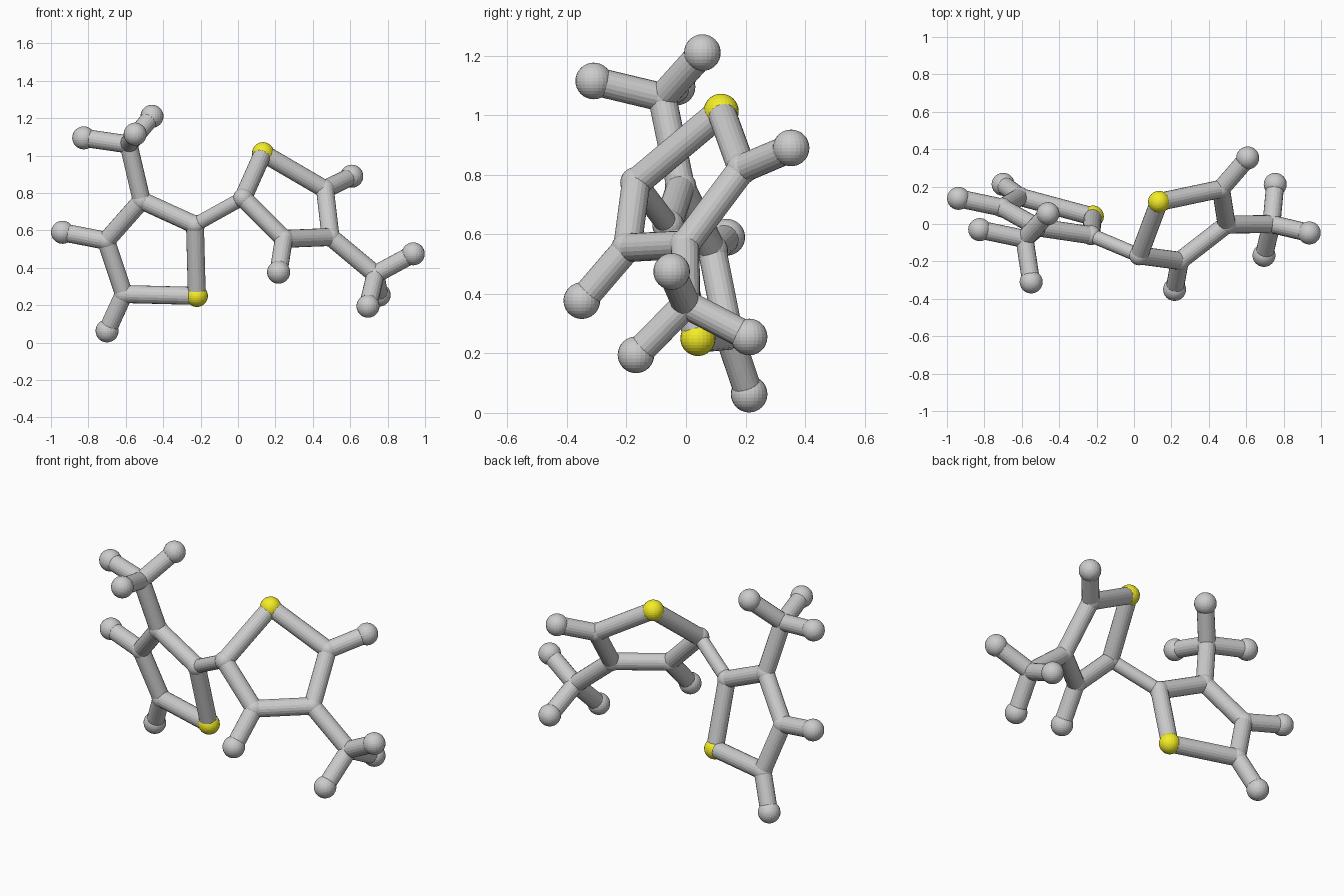
import bpy
from mathutils import Vector

if "Cube" in bpy.data.objects:
    bpy.data.objects.remove(bpy.data.objects["Cube"])

yellow = bpy.data.materials.new("sulfur_yellow")
yellow.diffuse_color = (0.9, 0.85, 0.02, 1)
yellow.use_nodes = True
yellow.node_tree.nodes["Principled BSDF"].inputs["Base Color"].default_value = yellow.diffuse_color

R_BOND, R_LINK = 0.048, 0.038
RADII = {"carbon": 0.053, "sulfur": 0.059, "hydrogen": 0.0615}

# Joint positions: s = sulfur, c = carbon, h = hydrogen
atoms = {
    # left ring
    "s1": (-.22, .04, .25), "c2": (-.23, -.06, .63), "c3": (-.515, -.018, .76),
    "c4": (-.705, .088, .545), "c5": (-.61, .145, .26),
    "h4": (-.938, .137, .59), "h5": (-.70, .212, .063),
    # left methyl
    "c6": (-.585, -.08, 1.06), "h6a": (-.825, -.03, 1.095),
    "h6b": (-.46, .055, 1.21), "h6c": (-.55, -.31, 1.115),
    # right ring
    "s11": (.134, .118, 1.013), "c12": (.027, -.168, .773), "c13": (.245, -.197, .555),
    "c14": (.495, -.003, .565), "c15": (.465, .188, .82),
    "h13": (.217, -.35, .377), "h15": (.608, .353, .89),
    # right methyl
    "c16": (.735, .0, .365), "h16a": (.937, -.048, .475),
    "h16b": (.695, -.168, .195), "h16c": (.755, .212, .255),
}
bonds = ("s1-c2 c2-c3 c3-c4 c4-c5 c5-s1 c4-h4 c5-h5 c3-c6 c6-h6a c6-h6b c6-h6c c2-c12 "
         "s11-c12 c12-c13 c13-c14 c14-c15 c15-s11 c13-h13 c15-h15 c14-c16 "
         "c16-h16a c16-h16b c16-h16c").split()


def ball(key, pos):
    kind = {"s": "sulfur", "c": "carbon", "h": "hydrogen"}[key[0]]
    bpy.ops.mesh.primitive_uv_sphere_add(segments=24, ring_count=16,
                                         radius=RADII[kind], location=pos)
    ob = bpy.context.object
    ob.name = f"{kind}_ball_{key[1:]}"
    if kind == "sulfur":
        ob.data.materials.append(yellow)


def rod(a, b, r):
    p, q = Vector(atoms[a]), Vector(atoms[b])
    bpy.ops.mesh.primitive_cylinder_add(vertices=20, radius=r, depth=(q - p).length,
                                        location=(p + q) / 2)
    ob = bpy.context.object
    ob.rotation_euler = (q - p).to_track_quat('Z', 'Y').to_euler()
    ob.name = f"bond_{a}_{b}"


for key, pos in atoms.items():
    ball(key, pos)
for bond in bonds:
    # the rod linking the two rings is thinner
    rod(*bond.split("-"), R_LINK if bond == "c2-c12" else R_BOND)
